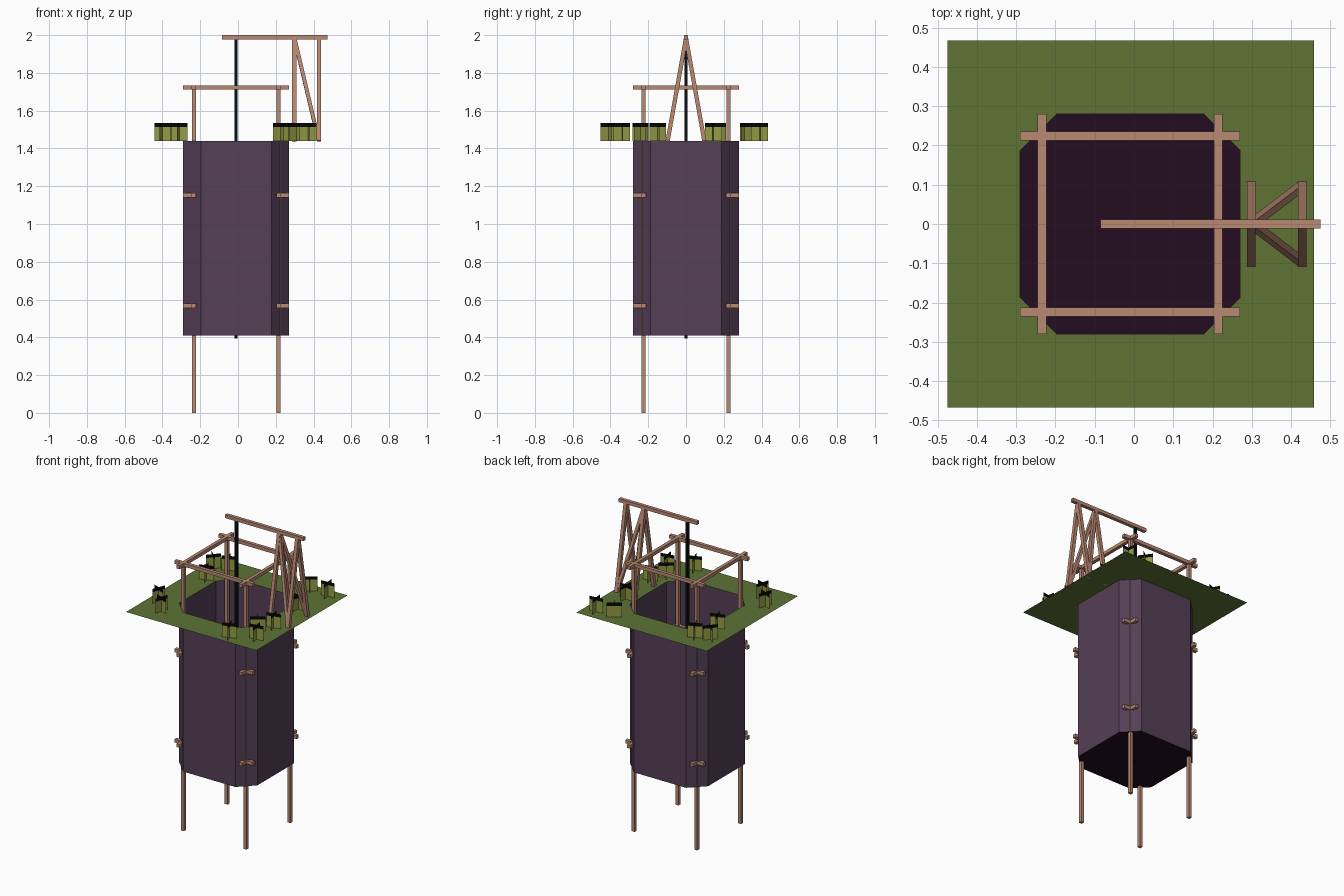
import bpy, bmesh, math, random
from mathutils import Vector

if "Cube" in bpy.data.objects:
    bpy.data.objects.remove(bpy.data.objects["Cube"])

random.seed(4)
CX = -0.01                      # shaft axis
RIM, FLOOR = 1.44, 0.41         # shaft top and bottom heights


def material(name, rgb):
    m = bpy.data.materials.new(name)
    m.diffuse_color = (*rgb, 1)
    m.use_nodes = True
    m.node_tree.nodes["Principled BSDF"].inputs["Base Color"].default_value = m.diffuse_color
    return m


wood = material("wood", (0.49, 0.25, 0.17))
stone = material("purple stone", (0.09, 0.05, 0.093))
dark = material("dark pit", (0.017, 0.004, 0.015))
grass = material("grass green", (0.112, 0.172, 0.036))
olive = material("reed olive", (0.29, 0.33, 0.06))
black = material("black tips", (0.002, 0.002, 0.003))
rope_mat = material("rope black", (0.002, 0.004, 0.005))


def finish(bm, name, *mats):
    me = bpy.data.meshes.new(name)
    bm.to_mesh(me)
    bm.free()
    for m in mats:
        me.materials.append(m)
    ob = bpy.data.objects.new(name, me)
    bpy.context.collection.objects.link(ob)
    return ob


def beam(name, a, b, w=0.022, mat=wood):
    """Square timber running from a to b."""
    a, b = Vector(a), Vector(b)
    d = (b - a).normalized()
    side = Vector((1, 0, 0)) if abs(d.x) < 0.9 else Vector((0, 1, 0))
    side = (side - d * side.dot(d)).normalized()
    up = d.cross(side)
    bm = bmesh.new()
    rings = [[bm.verts.new(p + (side * s + up * t) * w / 2)
              for s, t in ((-1, -1), (1, -1), (1, 1), (-1, 1))] for p in (a, b)]
    for i in range(4):
        j = (i + 1) % 4
        bm.faces.new((rings[0][i], rings[0][j], rings[1][j], rings[1][i]))
    bm.faces.new(rings[0][::-1])
    bm.faces.new(rings[1])
    bmesh.ops.recalc_face_normals(bm, faces=bm.faces)
    return finish(bm, name, mat)


def octagon(bm, z, r=0.28, c=0.187):
    pts = [(c, -r), (r, -c), (r, c), (c, r), (-c, r), (-r, c), (-r, -c), (-c, -r)]
    return [bm.verts.new((CX + x, y, z)) for x, y in pts]


# Shaft: open chamfered-square tube with a dark floor
bm = bmesh.new()
low, high = octagon(bm, FLOOR), octagon(bm, RIM)
for i in range(8):
    j = (i + 1) % 8
    bm.faces.new((low[i], low[j], high[j], high[i]))
bm.faces.new(low).material_index = 1
finish(bm, "shaft", stone, dark)

# Grass sheet with the shaft opening cut in it
bm = bmesh.new()
square = [bm.verts.new((x, y, RIM)) for x, y in
          ((-0.475, -0.467), (0.458, -0.467), (0.458, 0.467), (-0.475, 0.467))]
edges = []
for loop in (square, octagon(bm, RIM)):
    edges += [bm.edges.new((loop[i - 1], loop[i])) for i in range(len(loop))]
bmesh.ops.triangle_fill(bm, use_beauty=True, edges=edges, normal=(0, 0, 1))
bm.normal_update()
bmesh.ops.reverse_faces(bm, faces=[f for f in bm.faces if f.normal.z < 0])
finish(bm, "grass_sheet", grass)

# Corner poles and three levels of crossing rails
for sx in (-1, 1):
    for sy in (-1, 1):
        x, y = CX + sx * 0.224, sy * 0.224
        beam("corner_pole", (x, y, 0), (x, y, 1.73), 0.021)
for z in (0.567, 1.152, 1.723):
    for s in (-1, 1):
        beam("cross_rail", (CX - 0.28, s * 0.224, z), (CX + 0.28, s * 0.224, z))
        beam("side_rail", (CX + s * 0.224, -0.28, z), (CX + s * 0.224, 0.28, z))

# Hoist: two A-frames, diagonal braces, boom and rope
for s in (-1, 1):
    for x in (0.298, 0.428):
        beam("hoist_leg", (x, s * 0.097, RIM), (x, 0, 1.985))
    beam("hoist_brace", (0.425, s * 0.095, RIM + 0.01), (0.3, 0, 1.98), 0.02)
beam("hoist_boom", (-0.085, 0, 1.989), (0.475, 0, 1.989))
beam("rope", (CX, 0, 0.395), (CX, 0, 1.98), 0.016, rope_mat)

# Reed tufts: two crossed upright cards with black tips
spots = [(0.226, -0.41), (0.37, -0.34), (0.31, -0.24), (0.36, -0.15),
         (0.37, 0.39), (0.24, 0.39), (0.33, 0.145),
         (-0.31, -0.34), (-0.40, -0.24),
         (-0.345, 0.17), (-0.40, 0.32), (-0.31, 0.35)]
for x, y in spots:
    bm = bmesh.new()
    turn = random.uniform(0, math.pi / 2)
    for a in (turn, turn + math.pi / 2):
        dx, dy = 0.045 * math.cos(a), 0.045 * math.sin(a)
        rows = [[bm.verts.new((x + k * dx, y + k * dy, z)) for k in (-1, 1)]
                for z in (RIM, 1.513, 1.534)]
        for i in range(2):
            f = bm.faces.new((rows[i][0], rows[i][1], rows[i + 1][1], rows[i + 1][0]))
            f.material_index = i
    finish(bm, "reed_tuft", olive, black)
